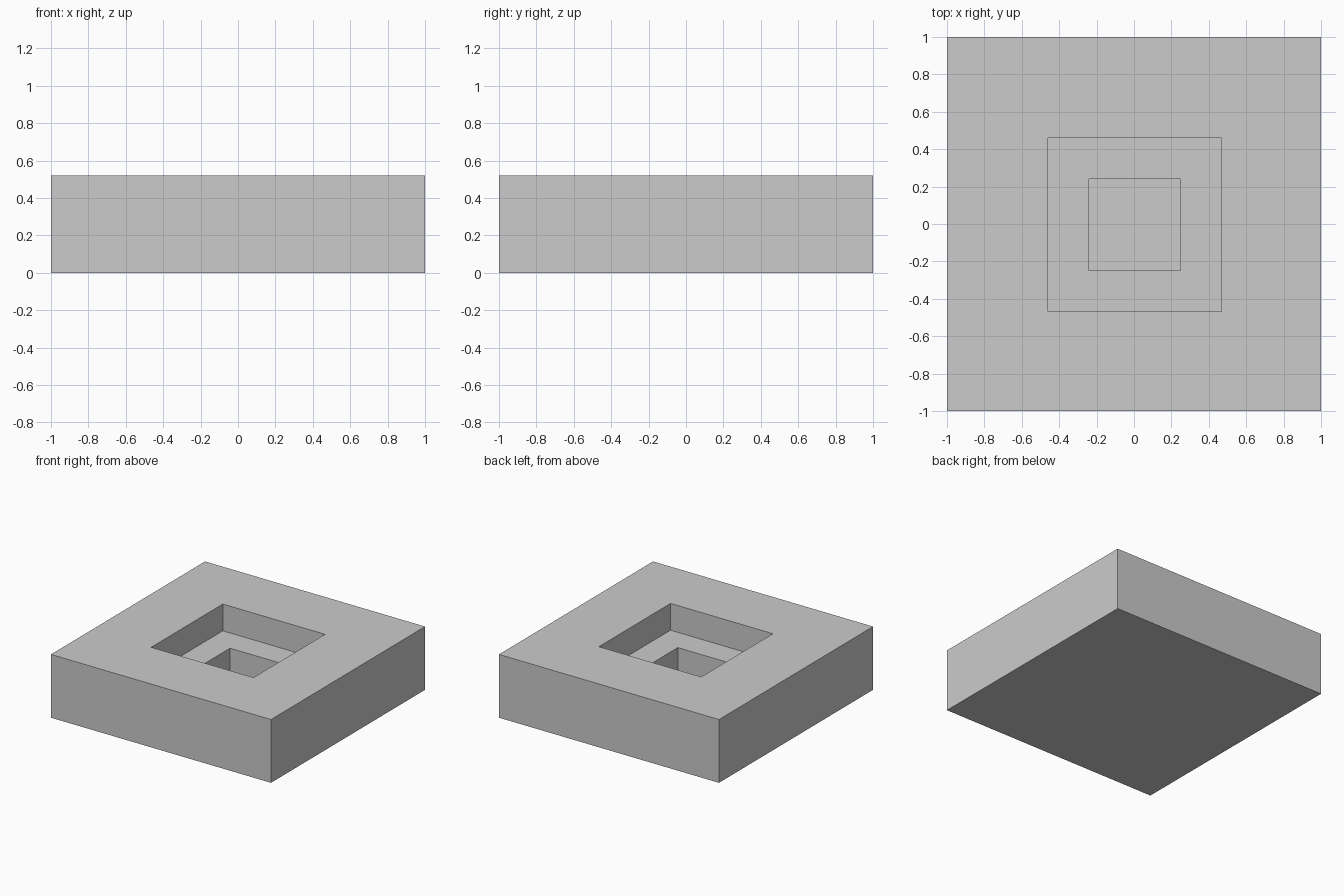
import bpy
import bmesh

cube = bpy.data.objects.get("Cube")
if cube:
    bpy.data.objects.remove(cube, do_unlink=True)

grey = bpy.data.materials.new("plain grey")
grey.use_nodes = True
colour = (0.6, 0.6, 0.6, 1)
grey.diffuse_color = colour
grey.node_tree.nodes["Principled BSDF"].inputs["Base Color"].default_value = colour

bm = bmesh.new()


def square_ring(half, z, shift=0.0):
    """Counter-clockwise square, nudged towards the right front."""
    corners = ((-1, -1), (1, -1), (1, 1), (-1, 1))
    return [bm.verts.new((half * x + shift, half * y - shift, z)) for x, y in corners]


# Stepped block: outer walls, rim, upper recess, ledge, lower recess
top, ledge, floor = 0.52, 0.30, 0.08
nudge = 0.004
rings = [
    square_ring(1, 0),
    square_ring(1, top),
    square_ring(0.465, top, nudge),
    square_ring(0.465, ledge, nudge),
    square_ring(0.245, ledge, nudge),
    square_ring(0.245, floor, nudge),
]
for lower, upper in zip(rings, rings[1:]):
    for i in range(4):
        j = (i + 1) % 4
        bm.faces.new((lower[i], lower[j], upper[j], upper[i]))

# Closed underside and recess floor
bm.faces.new(reversed(rings[0]))
bm.faces.new(rings[-1])
bmesh.ops.recalc_face_normals(bm, faces=bm.faces)

mesh = bpy.data.meshes.new("stepped_block")
bm.to_mesh(mesh)
bm.free()
mesh.materials.append(grey)
block = bpy.data.objects.new("stepped_block", mesh)
bpy.context.collection.objects.link(block)
